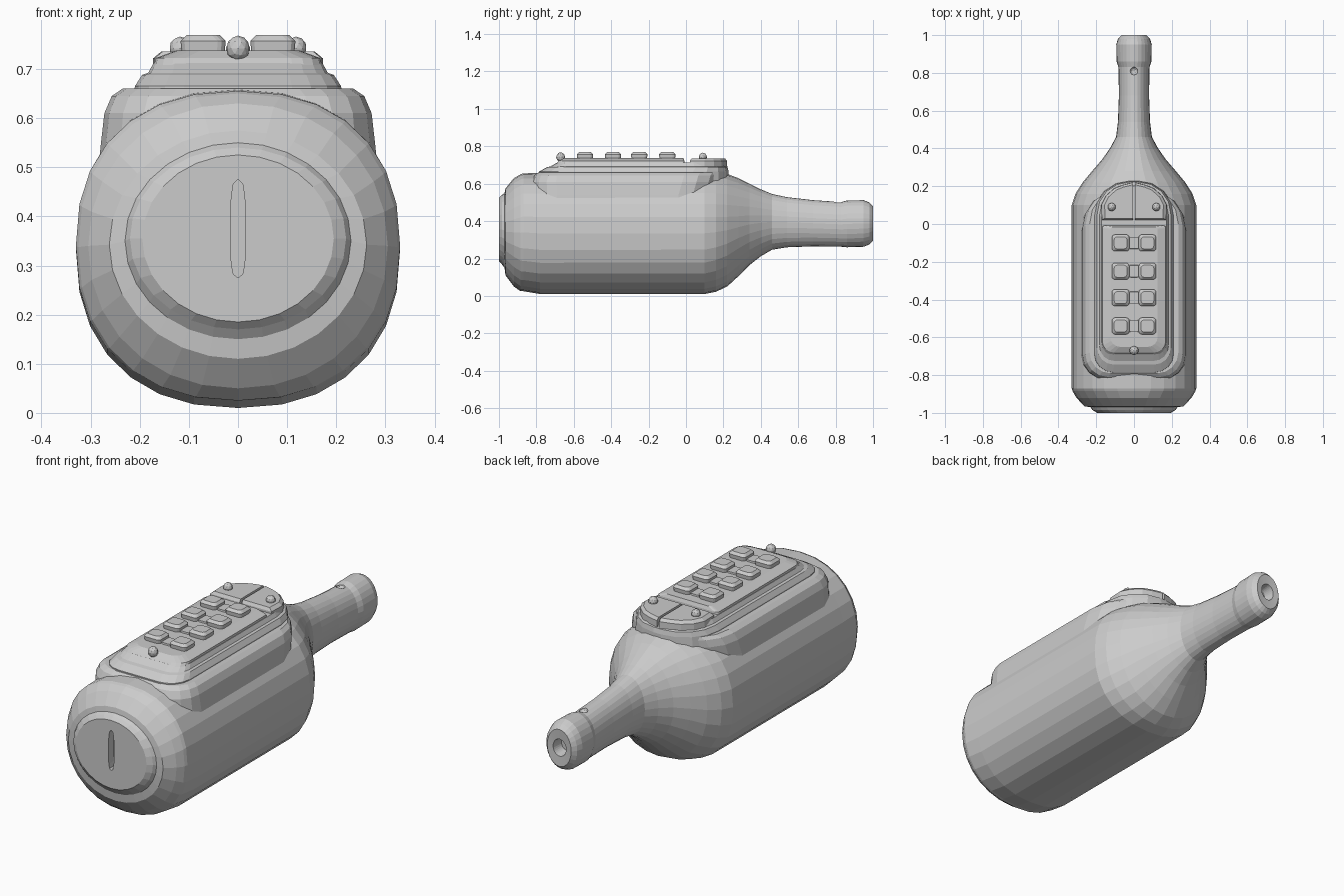
import bpy, bmesh, math
from mathutils import Vector

if "Cube" in bpy.data.objects:
    bpy.data.objects.remove(bpy.data.objects["Cube"])


def make_object(name, bm):
    bmesh.ops.recalc_face_normals(bm, faces=bm.faces)
    mesh = bpy.data.meshes.new(name)
    bm.to_mesh(mesh)
    bm.free()
    obj = bpy.data.objects.new(name, mesh)
    bpy.context.collection.objects.link(obj)
    return obj


def loft(name, rings):
    """Skin a list of closed point loops and cap both ends."""
    bm = bmesh.new()
    loops = [[bm.verts.new(p) for p in ring] for ring in rings]
    n = len(loops[0])
    for a, b in zip(loops, loops[1:]):
        for i in range(n):
            j = (i + 1) % n
            bm.faces.new((a[i], a[j], b[j], b[i]))
    bm.faces.new(loops[0])
    bm.faces.new(loops[-1])
    return make_object(name, bm)


def oval(y, rx, zlo, zhi, power=2.0, n=28):
    """Upright superellipse ring across the bottle axis."""
    pts = []
    for i in range(n):
        t = 2 * math.pi * i / n
        c, s = math.cos(t), math.sin(t)
        x = math.copysign(abs(c) ** (2 / power), c) * rx
        z = math.copysign(abs(s) ** (2 / power), s) * (zhi - zlo) / 2
        pts.append((x, y, (zlo + zhi) / 2 + z))
    return pts


def slab(z, x0, x1, y0, y1, r_front, r_back, steps=5):
    """Flat rounded-rectangle ring with separate front and back corner radii."""
    pts = []
    corners = [(x1, y1, -1, -1, r_back, 0), (x0, y1, 1, -1, r_back, 90),
               (x0, y0, 1, 1, r_front, 180), (x1, y0, -1, 1, r_front, 270)]
    for cx, cy, sx, sy, r, start in corners:
        for k in range(steps):
            a = math.radians(start + 90 * k / (steps - 1))
            pts.append((cx + sx * r + r * math.cos(a),
                        cy + sy * r + r * math.sin(a), z))
    return pts


def stack(name, layers):
    return loft(name, [slab(*layer) for layer in layers])


def stud(name, x, y, z, r, h):
    bm = bmesh.new()
    bmesh.ops.create_icosphere(bm, subdivisions=2, radius=1)
    bmesh.ops.scale(bm, vec=(r, r, h), verts=bm.verts)
    bmesh.ops.translate(bm, vec=Vector((x, y, z)), verts=bm.verts)
    return make_object(name, bm)


def cut(target, cutter):
    mod = target.modifiers.new(cutter.name, 'BOOLEAN')
    mod.object = cutter
    mod.operation = 'DIFFERENCE'
    mod.solver = 'EXACT'
    cutter.hide_render = True
    cutter.hide_viewport = True


# Bottle: raised end disc, body, shoulder, neck, lip and hollow mouth
profile = [
    (-1.0, .195, .185, .525, 2), (-.985, .22, .17, .54, 2),
    (-.97, .23, .15, .55, 2), (-.965, .262, .11, .575, 2),
    (-.92, .305, .05, .63, 2.1), (-.885, .325, .025, .65, 2.25),
    (-.87, .33, .025, .655, 2.3), (-.78, .33, .01, .658, 2.3),
    (.10, .33, .01, .66, 2.3), (.16, .31, .022, .66, 2.2),
    (.22, .272, .05, .652, 2.1), (.28, .222, .105, .63, 2),
    (.34, .17, .165, .60, 2), (.40, .128, .212, .57, 2),
    (.46, .095, .247, .545, 2), (.54, .085, .26, .528, 2),
    (.68, .08, .265, .512, 2), (.83, .082, .263, .502, 2),
    (.86, .092, .26, .51, 2), (.95, .094, .263, .512, 2),
    (.98, .085, .275, .50, 2), (1.0, .066, .295, .48, 2),
    (.997, .036, .345, .43, 2), (.94, .03, .352, .422, 2)]
bottle = loft("bottle_body", [oval(*p) for p in profile])

# Recessed slots in the end disc
for i, (x, zlo, zhi) in enumerate([(-.11, .28, .455), (-.047, .28, .465),
                                   (.047, .28, .475), (.11, .275, .435)]):
    cutter = loft(f"slot_cutter_{i}",
                  [oval(y, .015, zlo, zhi, 3, 12) for y in (-1.05, -.96)])
    cut(bottle, cutter)

# Small dimple on top of the neck
cut(bottle, stud("neck_dimple_cutter", 0, .81, .505, .022, .02))

# Wide saddle that the panel sits on
stack("panel_saddle", [
    (.46, -.287, .287, -.83, .16, .14, .2), (.54, -.28, .28, -.83, .16, .14, .2),
    (.61, -.272, .272, -.825, .18, .13, .2), (.645, -.257, .257, -.81, .19, .12, .2),
    (.66, -.235, .235, -.79, .20, .11, .2)])

# Stepped panel
stack("panel_base", [
    (.60, -.215, .215, -.79, .23, .10, .19), (.665, -.21, .21, -.785, .228, .10, .19),
    (.688, -.195, .195, -.745, .222, .09, .17), (.692, -.183, .183, -.725, .215, .08, .17),
    (.712, -.172, .172, -.69, .20, .07, .16)])
stack("button_plate", [
    (.69, -.174, .174, -.71, -.005, .06, .015), (.722, -.168, .168, -.68, -.008, .06, .015),
    (.738, -.125, .125, -.65, -.015, .05, .015)])

# Split arched plates at the neck end of the panel
for side, label in ((-1, "left"), (1, "right")):
    outline = [(.005, .02), (.172, .02), (.175, .10), (.15, .15),
               (.105, .19), (.06, .208), (.005, .222)]
    rings = []
    for z, s in ((.65, 1.0), (.722, .98), (.736, .88)):
        rings.append([(side * (.006 + (x - .005) * s), .105 + (y - .105) * s, z)
                      for x, y in outline])
    loft(f"arched_plate_{label}", rings)
    stud(f"plate_screw_{label}", side * .118, .09, .742, .022, .024)

# Four rows of paired buttons with a link between each pair
for row, y in enumerate((-.10, -.25, -.39, -.54)):
    for side, label in ((-1, "left"), (1, "right")):
        c = side * .071
        stack(f"button_{label}_{row}", [
            (z, c - w, c + w, y - d, y + d, .016, .016, 4)
            for z, w, d in ((.725, .043, .041), (.757, .046, .044), (.769, .034, .032))])
    stack(f"button_link_{row}", [
        (z, -w, w, y - d, y + d, .006, .006, 3)
        for z, w, d in ((.725, .026, .034), (.746, .024, .031))])

# Single screw at the front end of the panel
stud("panel_screw", 0, -.67, .742, .024, .026)
